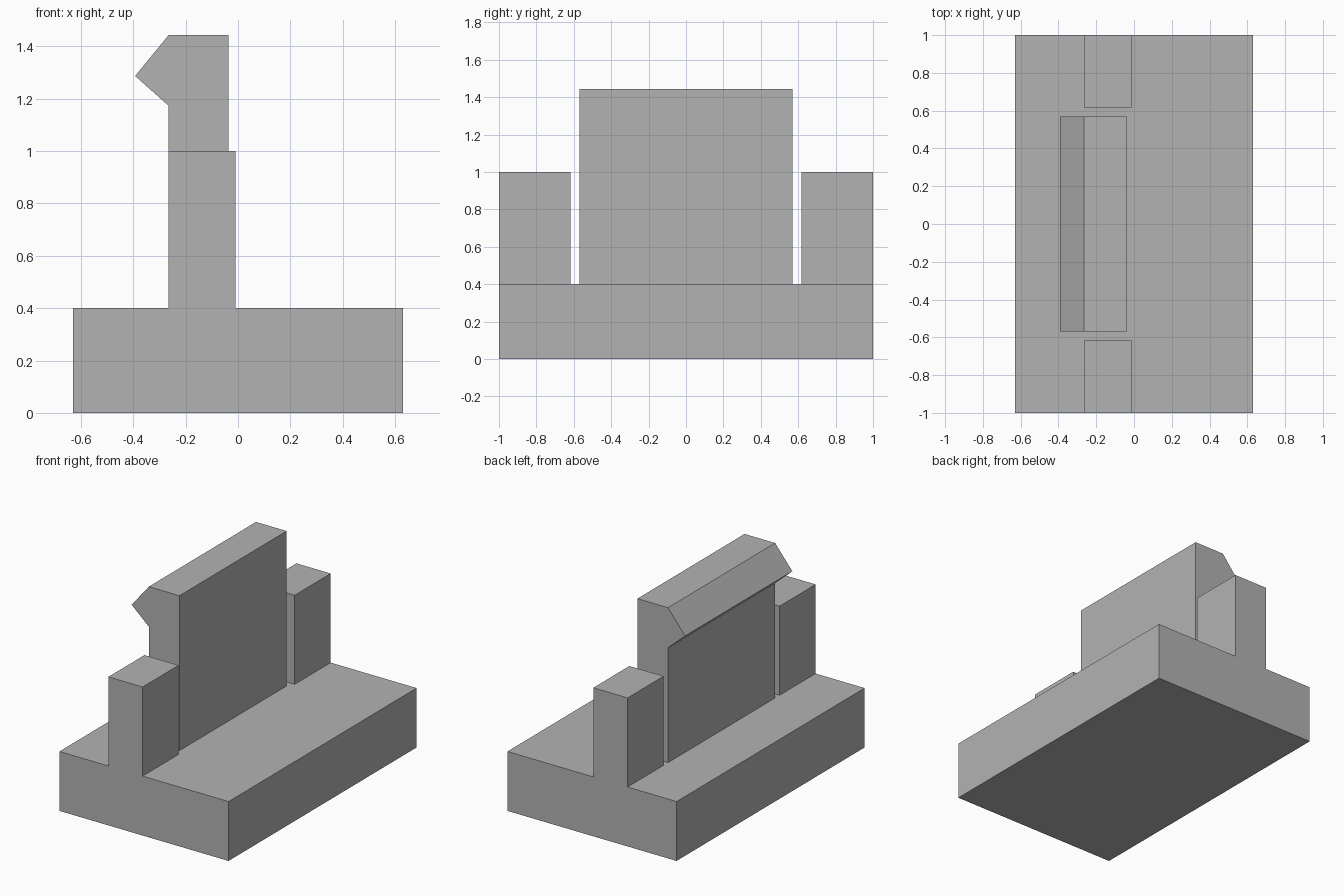
import bpy
import bmesh

cube = bpy.data.objects.get("Cube")
if cube:
    bpy.data.objects.remove(cube, do_unlink=True)

# Plain grey finish
grey = bpy.data.materials.new("plain_grey")
grey.use_nodes = True
colour = (0.45, 0.45, 0.45, 1)
grey.diffuse_color = colour
grey.node_tree.nodes["Principled BSDF"].inputs["Base Color"].default_value = colour


def extrude_profile(name, profile, y_start, y_end):
    """Extrude a closed x-z profile along y."""
    bm = bmesh.new()
    face = bm.faces.new([bm.verts.new((x, y_start, z)) for x, z in profile])
    new = bmesh.ops.extrude_face_region(bm, geom=[face])["geom"]
    moved = [v for v in new if isinstance(v, bmesh.types.BMVert)]
    bmesh.ops.translate(bm, verts=moved, vec=(0, y_end - y_start, 0))
    bmesh.ops.recalc_face_normals(bm, faces=bm.faces)
    mesh = bpy.data.meshes.new(name)
    bm.to_mesh(mesh)
    bm.free()
    mesh.materials.append(grey)
    obj = bpy.data.objects.new(name, mesh)
    bpy.context.collection.objects.link(obj)
    return obj


def rectangle(x0, x1, z0, z1):
    return [(x0, z0), (x1, z0), (x1, z1), (x0, z1)]


BASE_TOP = 0.4
BACK = -0.265

# Base block
extrude_profile("base", rectangle(-0.63, 0.63, 0, BASE_TOP), -1, 1)

# Central clip wall with its hooked lip
clip = [(BACK, BASE_TOP), (-0.037, BASE_TOP), (-0.037, 1.443),
        (BACK, 1.443), (-0.393, 1.287), (BACK, 1.173)]
extrude_profile("clip_wall", clip, -0.57, 0.57)

# Guide posts at both ends
for name, side in (("front_post", -1), ("back_post", 1)):
    extrude_profile(name, rectangle(BACK, -0.01, BASE_TOP, 1), side * 0.617, side)
